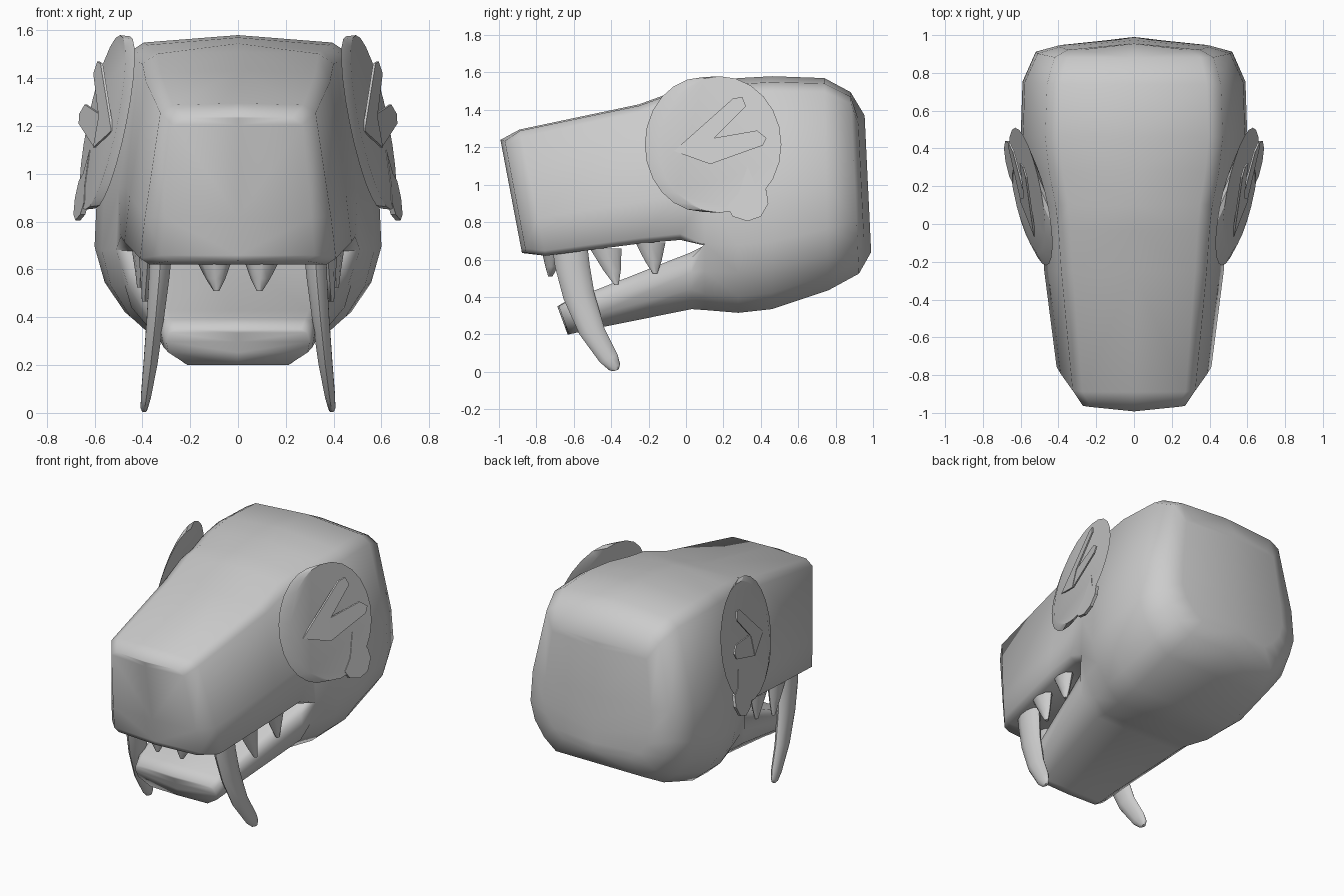
import bpy, bmesh, math

if "Cube" in bpy.data.objects:
    bpy.data.objects.remove(bpy.data.objects["Cube"])

grey = bpy.data.materials.new("plain grey")
grey.diffuse_color = (0.6, 0.6, 0.6, 1)
grey.use_nodes = True
grey.node_tree.nodes["Principled BSDF"].inputs["Base Color"].default_value = grey.diffuse_color


def finish(name, bm, angle=60):
    """Turn a right-hand half into a mirrored, smooth-shaded object."""
    bmesh.ops.remove_doubles(bm, verts=bm.verts, dist=0.0005)
    bmesh.ops.recalc_face_normals(bm, faces=bm.faces)
    me = bpy.data.meshes.new(name)
    bm.to_mesh(me)
    bm.free()
    ob = bpy.data.objects.new(name, me)
    bpy.context.collection.objects.link(ob)
    me.materials.append(grey)
    ob.modifiers.new("Mirror", 'MIRROR').merge_threshold = 0.001
    bpy.context.view_layer.objects.active = ob
    ob.select_set(True)
    bpy.ops.object.modifier_apply(modifier="Mirror")
    bpy.ops.object.shade_smooth_by_angle(angle=math.radians(angle))
    ob.select_set(False)
    return ob


def loft(bm, rings, closed=False):
    rows = [[bm.verts.new(p) for p in r] for r in rings]
    n = len(rows[0])
    for a, b in zip(rows, rows[1:]):
        for i in range(n if closed else n - 1):
            j = (i + 1) % n
            bm.faces.new((a[i], a[j], b[j], b[i]))
    return rows


def cap(bm, row, bulge):
    """Close a half ring to the middle plane with a slight bulge in y."""
    mid = [row[0]] + [bm.verts.new((0, v.co.y + bulge, v.co.z)) for v in row[1:-1]] + [row[-1]]
    for v in (row[0], row[-1]):
        v.co.y += bulge
    for i in range(len(row) - 1):
        f = [row[i], row[i + 1], mid[i + 1], mid[i]]
        bm.faces.new(list(dict.fromkeys(f)))


def section(yt, yb, zt, zb, pts):
    """Half section: pts are (x, height fraction); y leans from yb to yt."""
    return [(x, yb + (yt - yb) * f, zb + (zt - zb) * f) for x, f in pts]


def skull(yt, yb, zt, zb, wt, ws):
    return section(yt, yb, zt, zb, [(0, 1), (wt * .84, .975), (wt, .935), (ws * .98, .5),
                   (ws, .29), (ws * .93, .17), (ws * .79, .07), (ws * .62, 0), (0, 0)])


def muzzle(yt, yb, zt, zb, wt, wb):
    return section(yt, yb, zt, zb, [(0, 1), (wt * .84, .99), (wt, .94),
                   (wt * .25 + wb * .75, .3), (wb, .04), (wb * .9, 0), (0, 0)])


def jaw(yt, yb, zt, zb, w):
    return section(yt, yb, zt, zb, [(0, 1), (w * .88, 1), (w * .97, .9), (w, .65),
                   (w * .97, .35), (w * .7, 0), (0, 0)])


# Head: skull, muzzle and lower jaw meet at the corner of the mouth
bm = bmesh.new()
back = [skull(.10, .10, 1.545, .33, .415, .51),
        skull(.28, .28, 1.57, .315, .45, .57),
        skull(.46, .46, 1.58, .335, .47, .60),
        skull(.74, .76, 1.57, .435, .46, .59),
        skull(.88, .925, 1.495, .525, .42, .52),
        skull(.92, .955, 1.37, .64, .35, .40)]
cap(bm, loft(bm, back)[-1], .035)
root = back[0]
roof = [(.43, .10, .675), (0, .10, .675)]
upper = [root[:5] + roof,
         muzzle(-.03, -.03, 1.51, .705, .40, .49),
         muzzle(-.25, -.25, 1.43, .685, .385, .475),
         muzzle(-.89, -.75, 1.295, .62, .325, .41),
         muzzle(-.97, -.855, 1.24, .635, .27, .32)]
cap(bm, loft(bm, upper)[-1], -.022)
lower = [roof[::-1] + root[4:],
         jaw(.03, .03, .64, .335, .46),
         jaw(-.50, -.50, .43, .228, .335),
         jaw(-.61, -.59, .395, .208, .32),
         jaw(-.68, -.625, .35, .20, .30)]
cap(bm, loft(bm, lower)[-1], -.008)
finish("head", bm, 89)


def spike(name, rows, sides=10):
    """Tapered tooth; rows are centre x, front (y, z), back (y, z), half width."""
    bm = bmesh.new()
    rings = []
    for x, yf, zf, yb, zb, rx in rows:
        ring = []
        for i in range(sides):
            a = math.tau * i / sides
            t = .5 - .5 * math.cos(a)
            ring.append((x + rx * math.sin(a), yf + (yb - yf) * t, zf + (zb - zf) * t))
        rings.append(ring)
    r = loft(bm, rings, True)
    bm.faces.new(r[0])
    bm.faces.new(r[-1])
    return finish(name, bm)


# Long curved fangs
spike("fang", [(.32, -.72, .70, -.53, .70, .05), (.33, -.70, .56, -.515, .57, .045),
               (.345, -.655, .39, -.49, .42, .038), (.365, -.57, .20, -.435, .23, .031),
               (.385, -.46, .05, -.365, .09, .022), (.392, -.41, .008, -.352, .04, .016),
               (.392, -.385, .003, -.36, .012, .01)])

# Short teeth along the upper lip
for name, x, y, z, r, tx, ty, tz in [
        ("front_tooth", .10, -.71, .64, .075, .09, -.725, .51),
        ("side_tooth", .375, -.43, .66, .085, .39, -.372, .465),
        ("rear_tooth", .405, -.19, .69, .08, .41, -.165, .525)]:
    rx = r if name == "front_tooth" else .04
    ry = .06 if name == "front_tooth" else r
    mid = [(a + (b - a) * .6) for a, b in zip((x, y, z), (tx, ty, tz))]
    spike(name, [(x, y - ry, z, y + ry, z, rx),
                 (mid[0], mid[1] - ry * .55, mid[2], mid[1] + ry * .55, mid[2], rx * .55),
                 (tx, ty - .012, tz, ty + .012, tz, .012)], 8)


# Ears: thin slanted plates with folds that lift outwards to the rear
def plate(name, inner, outer, lo, hi, lift=0.0):
    def place(pts, out):
        return [(.56 + .19 * (y - .145) - .2 * (z - 1.2) + out + lift * (y + .065), y, z) for y, z in pts]
    bm = bmesh.new()
    r = loft(bm, [place(inner, lo), place(outer, hi)], True)
    bm.faces.new(r[0])
    bm.faces.new(r[1])
    return finish(name, bm, 30)


def oval(cy, cz, ry, rz, n=24):
    return [(cy + ry * math.cos(math.tau * i / n), cz + rz * math.sin(math.tau * i / n)) for i in range(n)]


plate("ear", oval(.09, 1.215, .31, .36), oval(.18, 1.215, .33, .365), -.022, .003)
lobe = [(.33, 1.10), (.37, 1.0), (.43, .97), (.44, .90), (.40, .83), (.33, .805), (.25, .83), (.22, .88), (.28, .95)]
plate("ear_lobe", lobe, lobe, -.015, .006)
fold = [(-.065, 1.18), (.25, 1.46), (.30, 1.47), (.32, 1.42), (.14, 1.24), (.13, 1.11)]
plate("ear_upper_fold", fold, fold, -.004, .006, .13)
ridge = [(.13, 1.23), (.15, 1.25), (.38, 1.29), (.43, 1.25), (.41, 1.21), (.13, 1.11)]
plate("ear_lower_fold", ridge, ridge, -.004, .006, .11)
